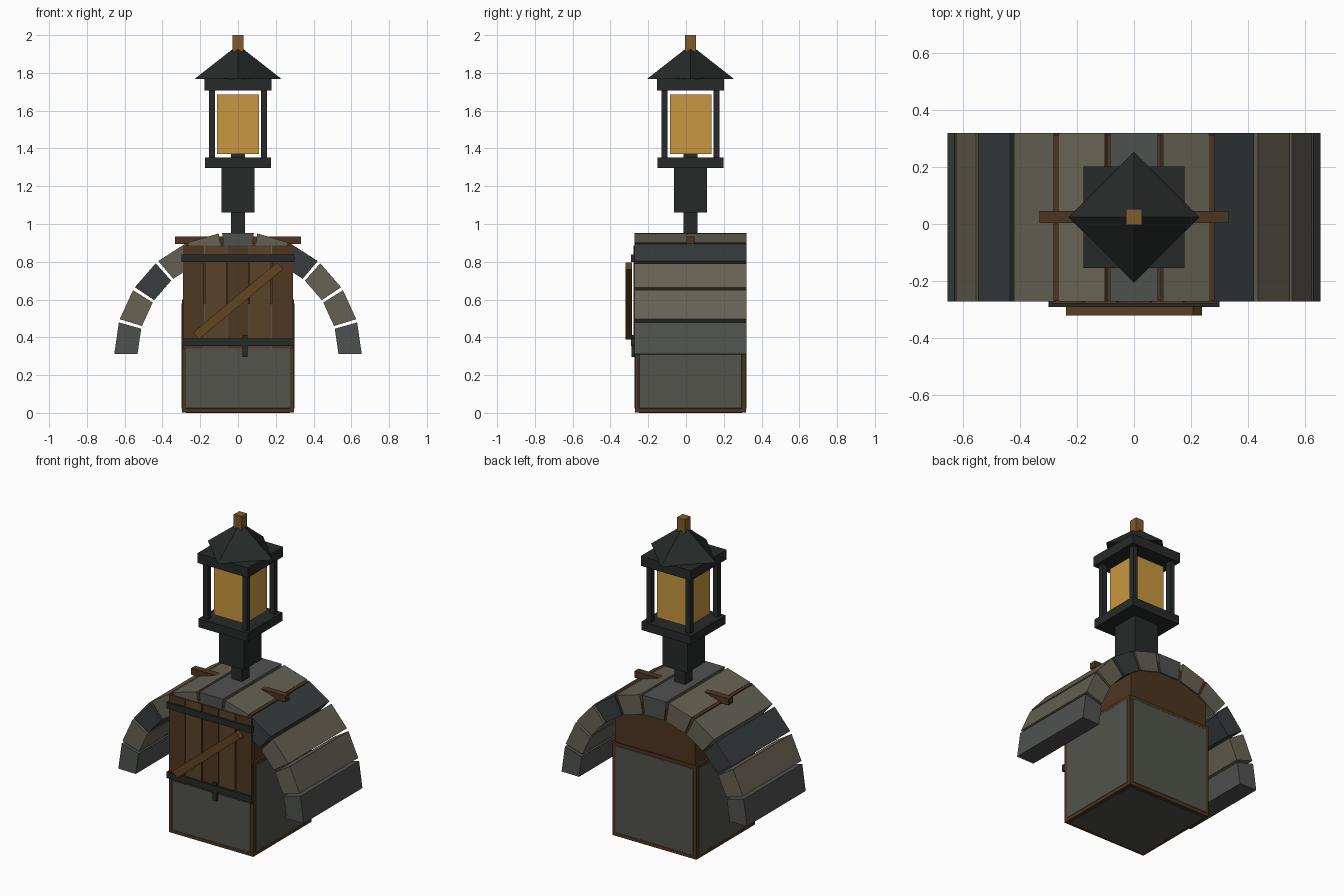
import bpy, bmesh, math
from mathutils import Matrix

if "Cube" in bpy.data.objects:
    bpy.data.objects.remove(bpy.data.objects["Cube"])

CY = 0.024  # depth centre of the building


def mat(name, rgb):
    m = bpy.data.materials.new(name)
    m.diffuse_color = [(c / 255) ** 2.2 for c in rgb] + [1]
    m.use_nodes = True
    m.node_tree.nodes["Principled BSDF"].inputs["Base Color"].default_value = m.diffuse_color
    return m


IRON = mat("iron", (42, 46, 45))
WOOD = mat("wood", (78, 56, 38))
PLANK_A = mat("plank_dark", (80, 58, 38))
PLANK_B = mat("plank_light", (90, 68, 44))
BRACE = mat("brace_wood", (98, 70, 40))
BRASS = mat("brass", (125, 92, 48))
GLASS = mat("amber_glass", (200, 150, 66))
BASE = mat("base_stone", (82, 84, 76))
STONES = [mat("stone_grey", (80, 82, 80)), mat("stone_tan", (104, 98, 84)),
          mat("stone_slate", (58, 62, 63)), mat("stone_olive", (100, 97, 84))]


def finish(name, bm, material):
    bmesh.ops.recalc_face_normals(bm, faces=bm.faces)
    me = bpy.data.meshes.new(name)
    bm.to_mesh(me)
    bm.free()
    ob = bpy.data.objects.new(name, me)
    me.materials.append(material)
    bpy.context.collection.objects.link(ob)
    return ob


def box(name, x, y, z, material, bevel=0):
    """Box from (min, max) pairs on each axis."""
    bm = bmesh.new()
    size = [b - a for a, b in (x, y, z)]
    mid = [(a + b) / 2 for a, b in (x, y, z)]
    bmesh.ops.create_cube(bm, size=1, matrix=Matrix.Translation(mid) @ Matrix.Diagonal((*size, 1)))
    if bevel:
        bmesh.ops.bevel(bm, geom=bm.edges[:], offset=bevel, segments=1, affect='EDGES')
    return finish(name, bm, material)


def column(name, r, z0, z1, material, x=0, y=0):
    """Square block about the lantern axis."""
    return box(name, (x - r, x + r), (CY + y - r, CY + y + r), (z0, z1), material)


# Body: wooden core, chamfered stone base showing through, upper chamber
box("body_core", (-.297, .297), (CY - .294, CY + .294), (.002, .6), WOOD)
box("stone_base", (-.299, .299), (CY - .296, CY + .296), (0, .602), BASE, .025)
box("upper_chamber", (-.283, .283), (CY - .293, CY + .288), (.6, .9), WOOD)

# Arched roof: eleven wedge stones over a half circle
R_IN, R_OUT, ARCH_Z, N = .532, .655, .303, 11
tones = [0, 1, 2, 3, 1, 0, 3, 2, 1, 3, 0]
for i in range(N):
    a0 = math.radians(180 * i / N + .8)
    a1 = math.radians(180 * (i + 1) / N - .8)
    bm = bmesh.new()
    prof = [bm.verts.new((-r * math.cos(a), CY - .296, ARCH_Z + r * math.sin(a)))
            for r, a in ((R_IN, a0), (R_OUT, a0), (R_OUT, a1), (R_IN, a1))]
    face = bm.faces.new(prof)
    ext = bmesh.ops.extrude_face_region(bm, geom=[face])
    bmesh.ops.translate(bm, vec=(0, .592, 0),
                        verts=[v for v in ext["geom"] if isinstance(v, bmesh.types.BMVert)])
    finish(f"arch_stone_{i + 1}", bm, STONES[tones[i]])

# Ridge beam poking out of the roof
box("ridge_beam", (-.333, .333), (CY - .021, CY + .021), (.893, .934), WOOD)

# Door: five planks, two iron straps, diagonal brace and latch
for i in range(5):
    x = -.236 + i * .118
    box(f"door_plank_{i + 1}", (x - .056, x + .056), (-.279, -.25), (.34, .885),
        PLANK_B if i % 2 else PLANK_A)
for name, z in (("lower_strap", .375), ("upper_strap", .818)):
    box(name, (-.3, .3), (-.292, -.27), (z - .02, z + .02), IRON)
brace = box("door_brace", (-.29, .29), (-.017, .017), (-.024, .024), BRACE)
brace.location = (0, -.304, .593)
brace.rotation_euler = (0, -math.radians(39.8), 0)
box("door_latch", (.023, .049), (-.288, -.268), (.295, .412), IRON)

# Lantern: stem, collar, plates, corner posts, glass, roof, finial
column("lantern_stem", .037, .93, 1.06, IRON)
column("lantern_collar", .088, 1.06, 1.3, IRON)
column("lantern_base_plate", .174, 1.297, 1.352, IRON)
column("lamp_foot", .038, 1.35, 1.375, IRON)
column("lantern_glass", .11, 1.37, 1.685, GLASS)
for sx in (-1, 1):
    for sy in (-1, 1):
        column("lantern_post", .0165, 1.35, 1.712, IRON, sx * .138, sy * .138)
column("lantern_top_plate", .178, 1.708, 1.77, IRON)
bm = bmesh.new()
bmesh.ops.create_cone(bm, cap_ends=True, segments=4, radius1=.23, radius2=0, depth=.18,
                      matrix=Matrix.Translation((0, CY, 1.858)))
bmesh.ops.remove_doubles(bm, verts=bm.verts[:], dist=1e-5)
finish("lantern_roof", bm, IRON)
column("finial", .028, 1.91, 2.0, BRASS)
